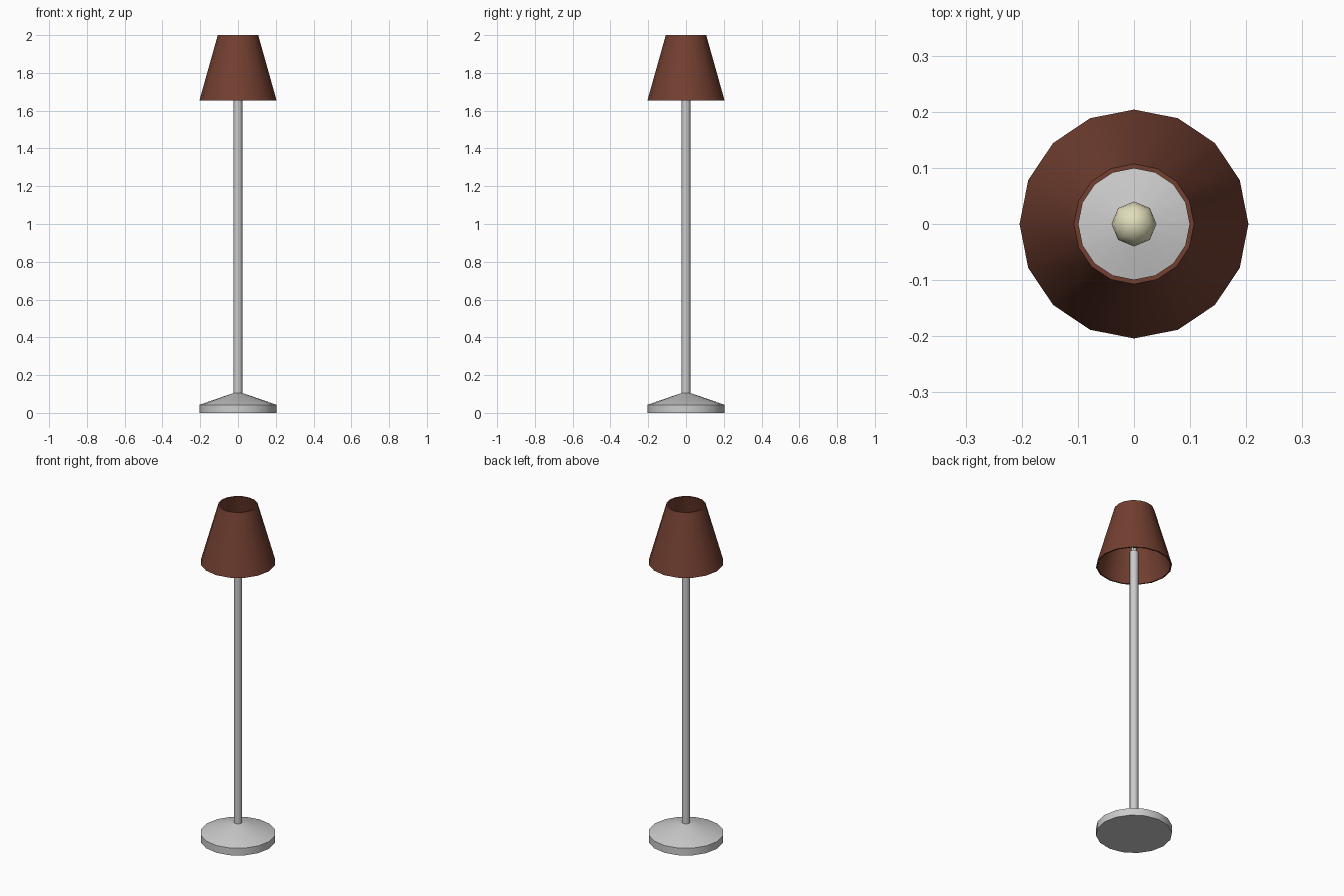
import bpy, math

if "Cube" in bpy.data.objects:
    bpy.data.objects.remove(bpy.data.objects["Cube"])


def lathe(name, profile, sides, color=None, closed=False):
    """Revolve (radius, z) points around the z axis; open ends are capped."""
    verts, faces = [], []
    for r, z in profile:
        for i in range(sides):
            a = 2 * math.pi * i / sides
            verts.append((r * math.cos(a), r * math.sin(a), z))
    n = len(profile)
    for k in range(n if closed else n - 1):
        a, b = k * sides, ((k + 1) % n) * sides
        for i in range(sides):
            j = (i + 1) % sides
            faces.append((a + i, a + j, b + j, b + i))
    if not closed:
        faces.append(tuple(reversed(range(sides))))
        faces.append(tuple(range((n - 1) * sides, n * sides)))
    mesh = bpy.data.meshes.new(name)
    mesh.from_pydata(verts, [], faces)
    obj = bpy.data.objects.new(name, mesh)
    bpy.context.collection.objects.link(obj)
    if color:
        mat = bpy.data.materials.new(name + "_color")
        mat.diffuse_color = color
        mat.use_nodes = True
        mat.node_tree.nodes["Principled BSDF"].inputs["Base Color"].default_value = mat.diffuse_color
        mesh.materials.append(mat)
    bpy.ops.object.select_all(action='DESELECT')
    obj.select_set(True)
    bpy.context.view_layer.objects.active = obj
    bpy.ops.object.shade_smooth_by_angle(angle=math.radians(30))
    return obj


# Weighted foot: short drum with a shallow cone on top
lathe("base", [(0.204, 0), (0.204, 0.043), (0.024, 0.105)], 16)

# Pole and the narrower bulb socket above it
lathe("pole", [(0.023, 0.10), (0.023, 1.74)], 16)
lathe("socket", [(0.016, 1.74), (0.016, 1.78)], 8)

# Thin-walled tapered shade, open at both ends
lathe("shade", [(0.204, 1.655), (0.107, 2.0), (0.099, 2.0), (0.196, 1.655)],
      16, (0.17, 0.05, 0.03, 1), closed=True)

# Low-poly bulb
bpy.ops.mesh.primitive_uv_sphere_add(segments=8, ring_count=8, radius=0.04,
                                     location=(0, 0, 1.80))
bulb = bpy.context.object
bulb.name = "bulb"
bulb_mat = bpy.data.materials.new("bulb_color")
bulb_mat.diffuse_color = (0.75, 0.72, 0.5, 1)
bulb_mat.use_nodes = True
bulb_mat.node_tree.nodes["Principled BSDF"].inputs["Base Color"].default_value = bulb_mat.diffuse_color
bulb.data.materials.append(bulb_mat)
bpy.ops.object.shade_smooth_by_angle(angle=math.radians(50))
